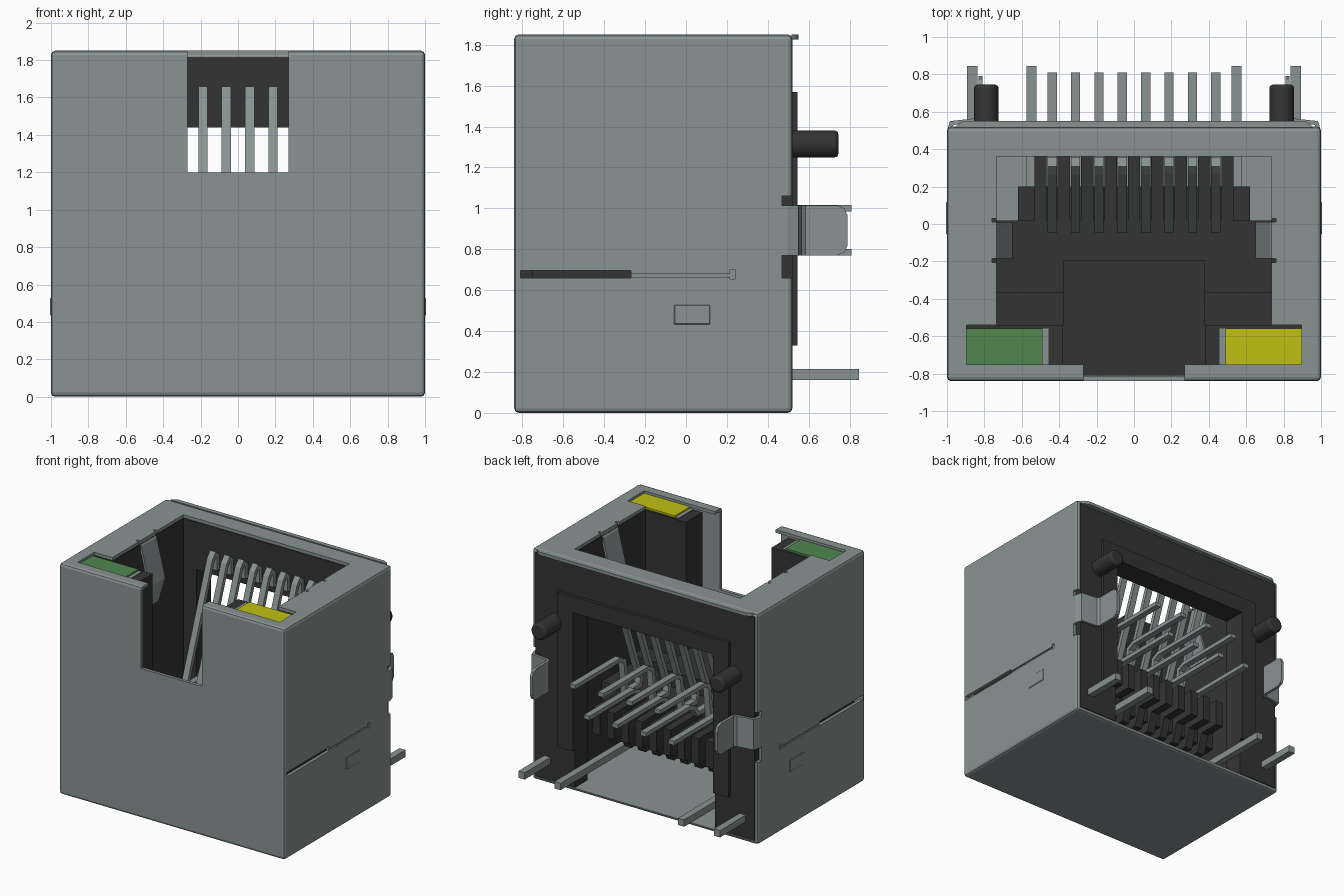
import bpy
import bmesh
from mathutils import Vector

old = bpy.data.objects.get("Cube")
if old:
    bpy.data.objects.remove(old, do_unlink=True)


def material(name, rgb):
    m = bpy.data.materials.new(name)
    m.use_nodes = True
    m.diffuse_color = (*rgb, 1)
    m.node_tree.nodes["Principled BSDF"].inputs["Base Color"].default_value = (*rgb, 1)
    return m


STEEL = material("steel grey", (0.25, 0.295, 0.29))
BLACK = material("black plastic", (0.034, 0.034, 0.034))
GREEN = material("green light", (0.08, 0.24, 0.08))
YELLOW = material("yellow light", (0.53, 0.53, 0.006))


def prism(name, pts, axis, lo, hi, mat):
    """Extrude a 2D outline along an axis (outline uses the other two, in order)."""
    def place(p, d):
        v = list(p)
        v.insert("xyz".index(axis), d)
        return v
    bm = bmesh.new()
    a = [bm.verts.new(place(p, lo)) for p in pts]
    b = [bm.verts.new(place(p, hi)) for p in pts]
    bm.faces.new(a)
    bm.faces.new(b)
    for i in range(len(pts)):
        j = (i + 1) % len(pts)
        bm.faces.new((a[i], a[j], b[j], b[i]))
    bmesh.ops.recalc_face_normals(bm, faces=bm.faces)
    me = bpy.data.meshes.new(name)
    bm.to_mesh(me)
    bm.free()
    me.materials.append(mat)
    ob = bpy.data.objects.new(name, me)
    bpy.context.collection.objects.link(ob)
    return ob


def box(name, x, y, z, mat):
    return prism(name, [(x[0], y[0]), (x[1], y[0]), (x[1], y[1]), (x[0], y[1])], "z", *z, mat)


def pair(name, x, y, z, mat):
    """A box and its mirror image across x = 0."""
    return [box("left_" + name, x, y, z, mat),
            box("right_" + name, (-x[1], -x[0]), y, z, mat)]


def ribbon(name, path, axis, lo, hi, thick, mat):
    """Bent strip: thicken a 2D path and extrude it."""
    pts = [Vector(p) for p in path]
    left, right = [], []
    for i, p in enumerate(pts):
        d1 = (p - pts[i - 1]).normalized() if i else (pts[1] - p).normalized()
        d2 = (pts[i + 1] - p).normalized() if i < len(pts) - 1 else d1
        n1, n2 = Vector((-d1.y, d1.x)), Vector((-d2.y, d2.x))
        n = (n1 + n2).normalized()
        n *= thick / 2 / max(n.dot(n1), 0.5)
        left.append(p + n)
        right.append(p - n)
    return prism(name, left + right[::-1], axis, lo, hi, mat)


def bevel(ob, width, segments=2):
    m = ob.modifiers.new("bevel", "BEVEL")
    m.width, m.segments = width, segments


def cut(target, cutters):
    for c in cutters:
        m = target.modifiers.new("cut", "BOOLEAN")
        m.operation, m.solver, m.object = "DIFFERENCE", "EXACT", c
    dg = bpy.context.evaluated_depsgraph_get()
    me = bpy.data.meshes.new_from_object(target.evaluated_get(dg))
    target.modifiers.clear()
    target.data = me
    for c in cutters:
        bpy.data.objects.remove(c, do_unlink=True)


# Folded metal shell: open back, cable opening, front notch, side slits
shell = box("metal_shell", (-1, 1), (-0.84, 0.52), (0, 1.85), STEEL)
bevel(shell, 0.022)
half = [(0.27, -0.75), (0.895, -0.75), (0.895, -0.54), (0.735, -0.54),
        (0.735, -0.205), (0.76, -0.205), (0.76, -0.185), (0.735, -0.185),
        (0.735, 0.01), (0.76, 0.01), (0.76, 0.03), (0.735, 0.03), (0.735, 0.36)]
opening = half + [(-x, y) for x, y in reversed(half)]
cutters = [box("cut", (-0.975, 0.975), (-0.815, 0.7), (0.025, 1.825), STEEL),
           prism("cut", opening, "z", 1.7, 2, STEEL),
           box("cut", (-0.27, 0.27), (-1, -0.7), (1.2, 2), STEEL)]
cutters += pair("cut", (0.95, 1.1), (-0.81, -0.27), (0.66, 0.695), STEEL)
cutters += pair("cut", (0.99, 1.1), (-0.28, 0.24), (0.665, 0.68), STEEL)
cutters += pair("cut", (0.99, 1.1), (0.215, 0.24), (0.655, 0.7), STEEL)
cutters += pair("cut", (0.9, 1.1), (0.47, 0.6), (0.66, 0.77), STEEL)
cutters += pair("cut", (0.9, 1.1), (0.47, 0.6), (1.015, 1.06), STEEL)
cut(shell, cutters)
prism("shell_back_lip", [(-0.96, 0.515), (0.96, 0.515), (0.94, 0.535), (0.91, 0.55),
                         (-0.91, 0.55), (-0.94, 0.535)], "z", 1.825, 1.85, STEEL)
for ob in pair("side_emboss", (0.99, 1.004), (-0.06, 0.12), (0.43, 0.53), STEEL):
    bevel(ob, 0.006, 1)

# Plastic housing
pair("housing_side", (0.735, 0.97), (-0.54, 0.52), (0.03, 1.82), BLACK)
pair("housing_front_pillar", (0.38, 0.97), (-0.75, -0.54), (0.03, 1.815), BLACK)
pair("housing_back_post", (0.62, 0.74), (0.36, 0.52), (0.03, 1.82), BLACK)
box("housing_back_beam", (-0.735, 0.735), (0.36, 0.52), (1.44, 1.82), BLACK)
box("cavity_floor", (-0.735, 0.735), (-0.54, 0.02), (0.5, 0.66), BLACK)
box("latch_floor", (-0.38, 0.38), (-0.81, -0.195), (0.5, 0.78), BLACK)
pair("floor_step", (0.38, 0.735), (-0.54, -0.365), (0.6, 0.72), BLACK)
box("housing_front_base", (-0.6, 0.6), (-0.81, -0.5), (0.03, 0.55), BLACK)
pair("back_frame_side", (0.62, 0.76), (0.5, 0.545), (0.33, 1.57), BLACK)
box("back_frame_top", (-0.62, 0.62), (0.5, 0.545), (1.44, 1.57), BLACK)

# Contact guide comb under the cavity
comb = [(-0.2, 0.3), (0.2, 0.3), (0.25, 0.45), (0.42, 0.45), (0.42, 0.66), (-0.2, 0.66)]
for i in range(9):
    x = (i - 4) * 0.125
    prism("comb_rib_%d" % (i + 1), comb, "x", x - 0.033, x + 0.033, BLACK)
box("comb_base", (-0.62, 0.62), (-0.25, 0.2), (0.38, 0.62), BLACK)

# Spring contacts with staggered solder tails
for i in range(8):
    x = (i - 3.5) * 0.125
    tail = 1.0 if i % 2 else 0.785
    path = [(0.81, tail), (0.24, tail), (0.18, tail - 0.03), (0.15, 0.7), (-0.02, 0.7),
            (-0.03, 0.76), (0.28, 1.6), (0.31, 1.635), (0.34, 1.61), (0.34, 1.5)]
    ribbon("contact_%d" % (i + 1), path, "x", x - 0.025, x + 0.025, 0.033, STEEL)

# Indicator lights with their side strips and leads
box("green_indicator", (-0.895, -0.49), (-0.75, -0.56), (1.80, 1.83), GREEN)
box("yellow_indicator", (0.49, 0.895), (-0.75, -0.56), (1.80, 1.83), YELLOW)
pair("indicator_strip", (0.458, 0.488), (-0.75, -0.56), (1.6, 1.82), STEEL)
pair("inner_indicator_lead", (0.52, 0.575), (-0.4, 0.845), (0.16, 0.215), STEEL)
pair("outer_indicator_lead", (0.838, 0.893), (0.3, 0.845), (0.16, 0.215), STEEL)

for side, s in (("left", 1), ("right", -1)):
    # Shield springs folded into the cavity
    ribbon(side + "_shield_spring", [(s * 0.76, 1.838), (s * 0.735, 1.8), (s * 0.66, 1.5),
                                     (s * 0.72, 1.3)], "y", -0.185, 0.01, 0.018, STEEL)
    # Board tabs bent inward from the shell and then backward
    ribbon(side + "_tab_bend", [(s * 0.988, 0.5), (s * 0.975, 0.54), (s * 0.84, 0.555),
                                (s * 0.82, 0.58), (s * 0.82, 0.62)],
           "z", 0.77, 1.015, 0.022, STEEL)
    prism(side + "_board_tab", [(0.6, 0.77), (0.74, 0.77), (0.775, 0.785), (0.79, 0.82),
                                (0.79, 0.965), (0.775, 1.0), (0.74, 1.015), (0.6, 1.015)],
          "x", s * 0.82 - 0.011, s * 0.82 + 0.011, STEEL)
    # Round locating pegs
    bpy.ops.mesh.primitive_cylinder_add(vertices=32, radius=0.066, depth=0.26,
                                        location=(s * 0.79, 0.615, 1.315),
                                        rotation=(1.5708, 0, 0))
    peg = bpy.context.object
    peg.name = side + "_locating_peg"
    peg.data.materials.append(BLACK)
    bpy.ops.object.shade_smooth_by_angle()
    bevel(peg, 0.018)
